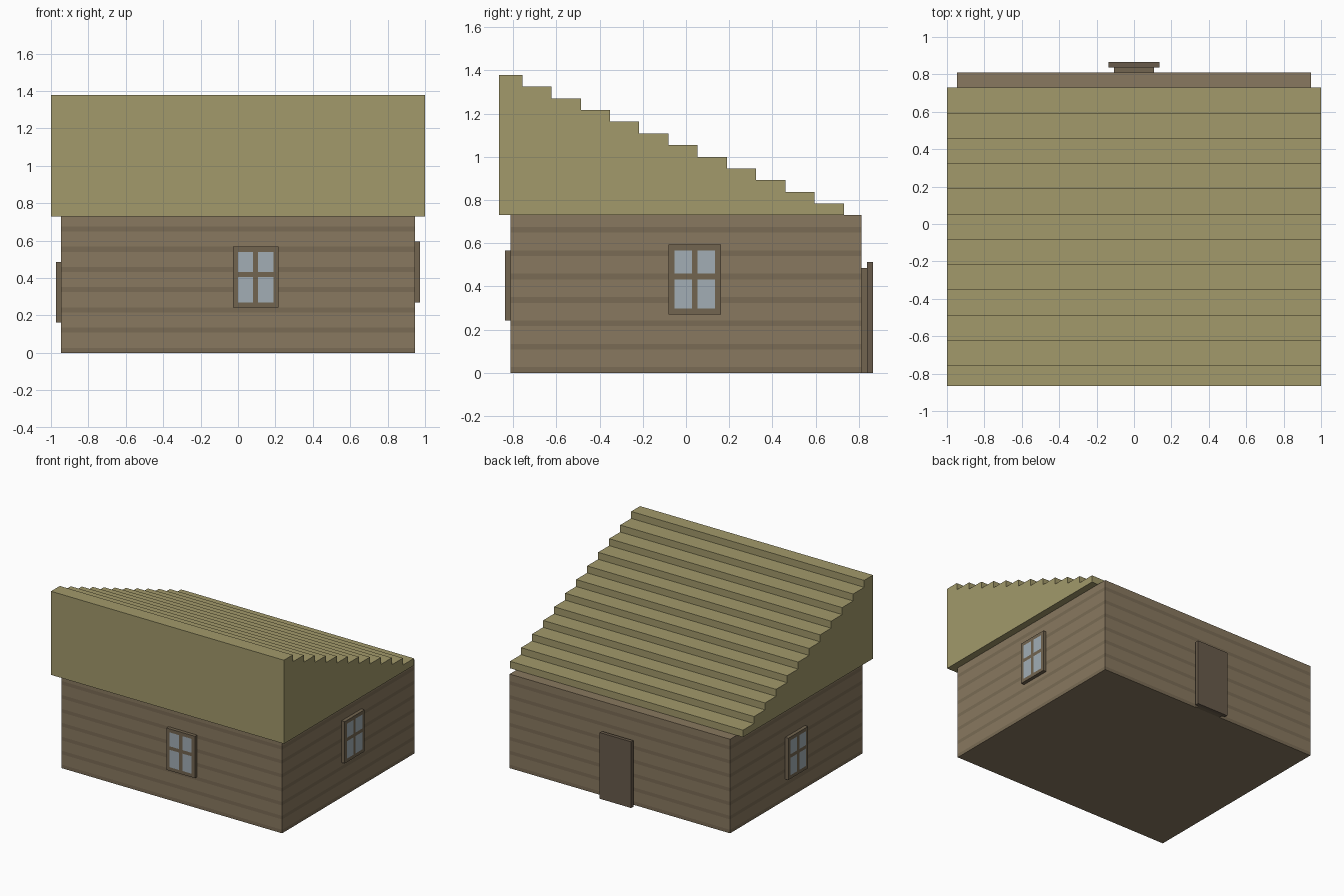
import bpy, bmesh

if "Cube" in bpy.data.objects:
    bpy.data.objects.remove(bpy.data.objects["Cube"])

U = 2 / 74  # block unit of the model


def material(name, rgb):
    m = bpy.data.materials.new(name)
    m.diffuse_color = (*rgb, 1)
    m.use_nodes = True
    m.node_tree.nodes["Principled BSDF"].inputs["Base Color"].default_value = m.diffuse_color
    return m


WALL = material("wall_light", (0.25, 0.19, 0.115))
WALL_DARK = material("wall_dark", (0.195, 0.148, 0.09))
ROOF = material("roof_straw", (0.36, 0.32, 0.145))
FRAME = material("frame_wood", (0.17, 0.13, 0.08))
GLASS = material("glass", (0.36, 0.42, 0.46))
DOOR = material("door_wood", (0.14, 0.105, 0.07))


def finish(name, bm, mats):
    bmesh.ops.recalc_face_normals(bm, faces=bm.faces)
    me = bpy.data.meshes.new(name)
    bm.to_mesh(me)
    bm.free()
    for m in mats:
        me.materials.append(m)
    ob = bpy.data.objects.new(name, me)
    bpy.context.collection.objects.link(ob)
    return ob


def prism(name, points, direction, mats):
    """Extrude a closed outline along a direction (block units)."""
    bm = bmesh.new()
    face = bm.faces.new([bm.verts.new([c * U for c in p]) for p in points])
    new = bmesh.ops.extrude_face_region(bm, geom=[face], use_keep_orig=True)["geom"]
    verts = [v for v in new if isinstance(v, bmesh.types.BMVert)]
    bmesh.ops.translate(bm, verts=verts, vec=[c * U for c in direction])
    return finish(name, bm, mats)


def box(name, lo, hi, mat):
    (x0, y0, z0), (x1, y1, z1) = lo, hi
    outline = [(x0, y0, z0), (x1, y0, z0), (x1, y1, z0), (x0, y1, z0)]
    return prism(name, outline, (0, 0, z1 - z0), [mat])


# Walls: one block, sliced into rows for the alternating log colours
walls = box("walls", (-35, -30, 0), (35, 30, 27), WALL)
walls.data.materials.append(WALL_DARK)
bm = bmesh.new()
bm.from_mesh(walls.data)
for row in range(1, 27):
    if row % 4 in (0, 1):
        bmesh.ops.bisect_plane(bm, geom=bm.verts[:] + bm.edges[:] + bm.faces[:],
                               plane_co=(0, 0, row * U), plane_no=(0, 0, 1))
for f in bm.faces:
    row = int(f.calc_center_median().z / U)
    f.material_index = int(abs(f.normal.z) < 0.5 and row % 4 == 0)
bm.to_mesh(walls.data)
bm.free()

# Stepped lean-to roof, high at the front
profile = [(-32, 27), (-32, 51)]
for i in range(12):
    y, z = -28 + 5 * i, 51 - 2 * i
    profile += [(y, z), (y, z - 2 if i < 11 else 27)]
prism("stepped_roof", [(-37, y, z) for y, z in profile], (74, 0, 0), [ROOF])


# Windows: frame with four flush panes, pane grid read left/right and bottom/top
def window(name, place, start, sill):
    bm = bmesh.new()
    us, zs = [0, 1, 4, 5, 8, 9], [0, 1, 6, 7, 11, 12]
    grid = [[bm.verts.new([c * U for c in place(start + u, sill + z)]) for u in us] for z in zs]
    for r in range(5):
        for c in range(5):
            f = bm.faces.new((grid[r][c], grid[r][c + 1], grid[r + 1][c + 1], grid[r + 1][c]))
            f.material_index = int(r % 2 and c % 2)
    # depth of one block back to the wall
    base = place(0, 0)
    inward = [-(c > 0) + (c < 0) for c in base]
    rim = [e for e in bm.edges if e.is_boundary]
    new = bmesh.ops.extrude_edge_only(bm, edges=rim)["geom"]
    bmesh.ops.translate(bm, verts=[v for v in new if isinstance(v, bmesh.types.BMVert)],
                        vec=[c * U for c in inward])
    bmesh.ops.holes_fill(bm, edges=[e for e in bm.edges if e.is_boundary], sides=0)
    finish(name, bm, [FRAME, GLASS])


window("front_window", lambda u, z: (u, -31, z), -1, 9)
window("right_window", lambda u, z: (36, u, z), -3, 10)
window("left_window", lambda u, z: (-36, u, z), -4, 6)

# Back door: narrower jamb behind a wider door panel
box("door_jamb", (-4, 30, 0), (4, 31, 18), FRAME)
box("door_panel", (-5, 31, 0), (5, 32, 19), DOOR)
